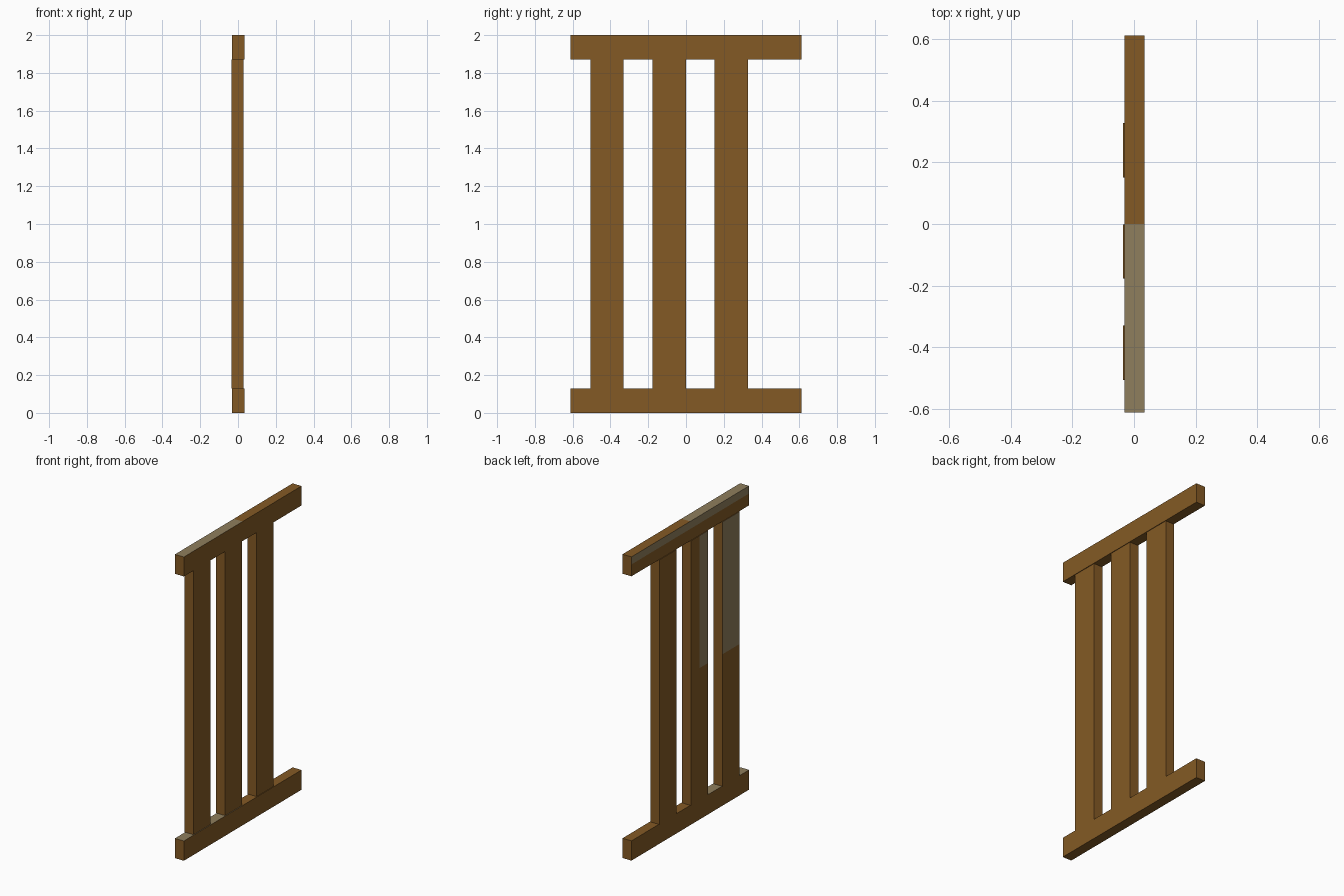
import bpy, bmesh
from mathutils import Vector

if "Cube" in bpy.data.objects:
    bpy.data.objects.remove(bpy.data.objects["Cube"])


def material(name, rgb):
    m = bpy.data.materials.new(name)
    m.diffuse_color = (*rgb, 1.0)
    m.use_nodes = True
    m.node_tree.nodes["Principled BSDF"].inputs["Base Color"].default_value = m.diffuse_color
    return m


wood = material("brown_wood", (0.231, 0.102, 0.018))
worn = material("worn_grey_wood", (0.275, 0.209, 0.109))


def box(name, lo, hi, cuts=(), rule=None):
    """Box between two corners, cut on (axis, position) planes; rule picks worn faces."""
    lo, hi = Vector(lo), Vector(hi)
    bm = bmesh.new()
    bmesh.ops.create_cube(bm, size=1.0)
    for v in bm.verts:
        v.co = Vector([(lo[i] + hi[i]) / 2 + v.co[i] * (hi[i] - lo[i]) for i in range(3)])
    for axis, pos in cuts:
        point, normal = Vector(), Vector()
        point[axis], normal[axis] = pos, 1.0
        bmesh.ops.bisect_plane(bm, geom=bm.verts[:] + bm.edges[:] + bm.faces[:],
                               plane_co=point, plane_no=normal)
    bm.normal_update()
    for f in bm.faces:
        if rule and rule(f.calc_center_median(), f.normal):
            f.material_index = 1
    mesh = bpy.data.meshes.new(name)
    bm.to_mesh(mesh)
    bm.free()
    mesh.materials.append(wood)
    mesh.materials.append(worn)
    obj = bpy.data.objects.new(name, mesh)
    bpy.context.collection.objects.link(obj)


# Horizontal rails, worn on half of the upper face
def worn_top(c, n):
    return n.z > 0.5 and c.y < 0


def worn_top_and_edge(c, n):
    return worn_top(c, n) or (n.x < -0.5 and c.z > 1.95)


box("bottom_rail", (-0.031, -0.612, 0), (0.034, 0.612, 0.13), [(1, 0)], worn_top)
box("top_rail", (-0.031, -0.612, 1.872), (0.034, 0.612, 2.0),
    [(1, 0), (2, 1.95)], worn_top_and_edge)

# Upright slats, worn on the upper half of the left face towards the front
for i, y in enumerate((-0.418, -0.089, 0.239)):
    box(f"slat_{i + 1}", (-0.035, y - 0.088, 0.13), (0.030, y + 0.088, 1.872),
        [(1, -0.089), (2, 1.0)] if i == 1 else [(2, 1.0)],
        lambda c, n: n.x < -0.5 and c.z > 1.0 and c.y < -0.089)
